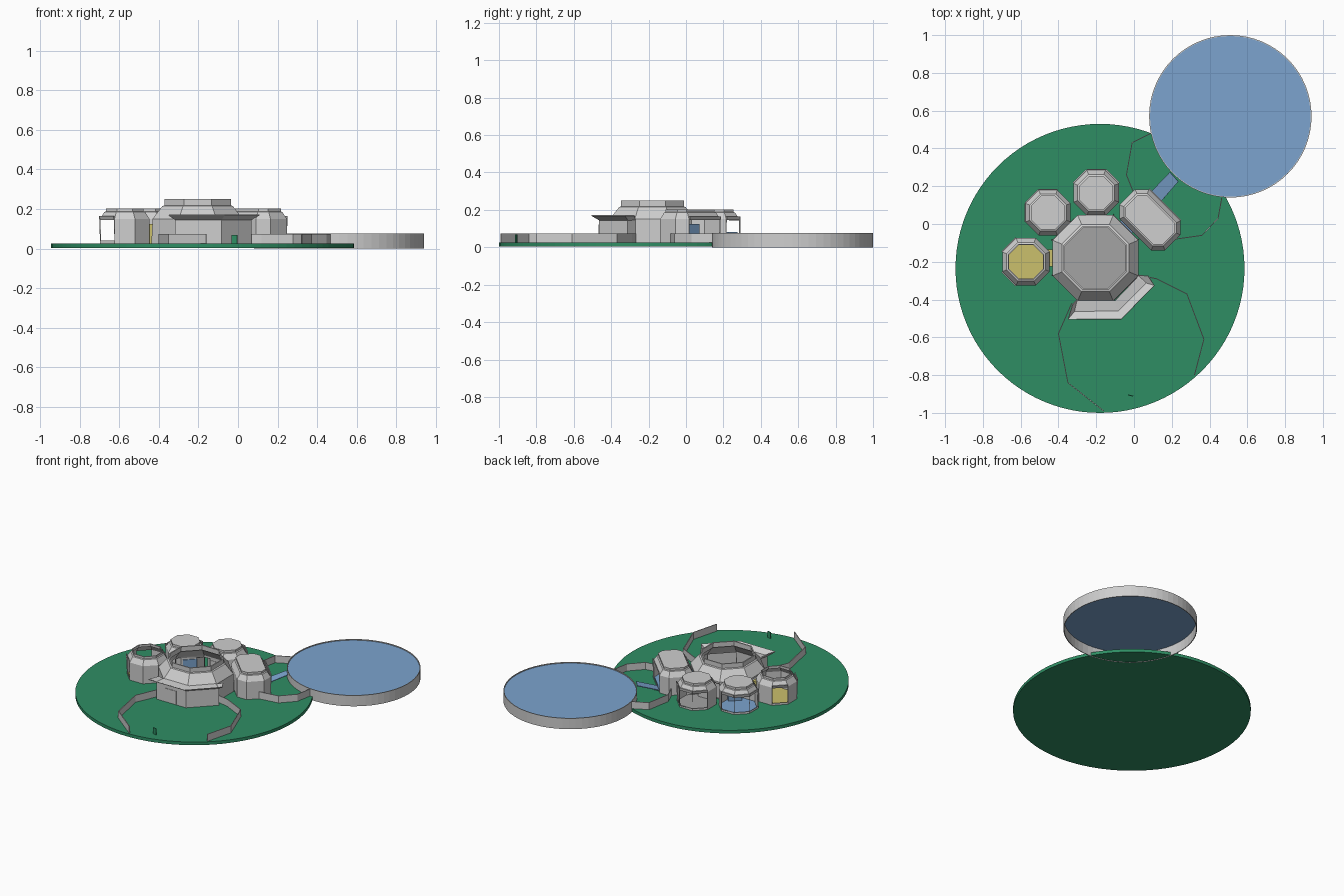
import bpy, bmesh, math
from mathutils import Vector, Matrix

cube = bpy.data.objects.get("Cube")
if cube:
    bpy.data.objects.remove(cube, do_unlink=True)


def material(name, rgb):
    m = bpy.data.materials.new(name)
    m.use_nodes = True
    m.diffuse_color = (*rgb, 1)
    m.node_tree.nodes["Principled BSDF"].inputs["Base Color"].default_value = (*rgb, 1)
    return m


GREY = material("light grey", (0.62, 0.62, 0.62))
FLOOR = material("floor grey", (0.37, 0.37, 0.37))
GREEN = material("grass green", (0.028, 0.27, 0.127))
BLUE = material("water blue", (0.2, 0.37, 0.62))
YELLOW = material("yellow", (0.6, 0.53, 0.15))
GROUND = 0.025


def finish(name, bm, mat, thickness=0, offset=-1):
    mesh = bpy.data.meshes.new(name)
    bm.to_mesh(mesh)
    bm.free()
    mesh.materials.append(mat)
    ob = bpy.data.objects.new(name, mesh)
    bpy.context.collection.objects.link(ob)
    if thickness:
        mod = ob.modifiers.new("thickness", "SOLIDIFY")
        mod.thickness, mod.offset = thickness, offset
    return ob


def loft(bm, rings, top=False, bottom=False):
    """Join closed rings of points; returns the side faces, band by band."""
    loops = [[bm.verts.new(p) for p in ring] for ring in rings]
    n = len(loops[0])
    bands = [[bm.faces.new((a[i], a[(i + 1) % n], b[(i + 1) % n], b[i])) for i in range(n)]
             for a, b in zip(loops, loops[1:])]
    if top:
        bm.faces.new(loops[-1])
    if bottom:
        bm.faces.new(loops[0][::-1])
    return bands


def circle(x, y, r, z, n):
    return [(x + r * math.cos(math.tau * i / n), y + r * math.sin(math.tau * i / n), z)
            for i in range(n)]


def octagon(center, a, b, c, turn, inset, z):
    """Chamfered rectangle; side 0 faces local +x, then counter-clockwise."""
    a, b, c = a - inset, b - inset, c - 0.586 * inset
    pts = [(a, c - b), (a, b - c), (a - c, b), (c - a, b),
           (-a, b - c), (-a, c - b), (c - a, -b), (a - c, -b)]
    rot = Matrix.Rotation(math.radians(turn), 3, "Z")
    return [rot @ Vector((x, y, 0)) + Vector((*center, z)) for x, y in pts]


def building(name, center, a, b, c, profile, turn=0, openings=(), closed=True,
             margin=0.028, lift=0.015, floor=FLOOR):
    bm = bmesh.new()
    rings = [octagon(center, a, b, c, turn, d, z) for d, z in profile]
    walls = loft(bm, rings, top=closed)[0]
    # cut windows and doorways out of the chosen walls
    holes = [walls[i] for i in openings]
    if holes:
        bmesh.ops.inset_individual(bm, faces=holes, thickness=margin)
        for v in {v for f in holes for v in f.verts}:
            v.co.z += lift
        bmesh.ops.delete(bm, geom=holes, context="FACES")
    finish(name, bm, GREY, 0.006)
    bm = bmesh.new()
    loft(bm, [octagon(center, a, b, c, turn, 0.008, z) for z in (GROUND, GROUND + 0.006)],
         top=True)
    finish(name + "_floor", bm, floor)


def box(name, x, y, z, size, mat, turn=0):
    bm = bmesh.new()
    bmesh.ops.create_cube(bm, size=1, matrix=Matrix.Translation((x, y, z))
                          @ Matrix.Rotation(math.radians(turn), 4, "Z")
                          @ Matrix.Diagonal((*size, 1)))
    return finish(name, bm, mat)


def strip(name, low, high, mat=GREY, thickness=0.005):
    """Ribbon between two polylines."""
    bm = bmesh.new()
    lo, hi = ([bm.verts.new(p) for p in line] for line in (low, high))
    for i in range(len(lo) - 1):
        bm.faces.new((lo[i], lo[i + 1], hi[i + 1], hi[i]))
    return finish(name, bm, mat, thickness, 0)


def at(points, z):
    return [(x, y, z) for x, y in points]


# Grass disc
bm = bmesh.new()
loft(bm, [circle(-0.18, -0.235, 0.765, z, 96) for z in (0.003, GROUND)], top=True, bottom=True)
finish("grass_disc", bm, GREEN)

# Pool wall, open below, with a sheet of water near the rim
bm = bmesh.new()
loft(bm, [circle(0.51, 0.57, 0.43, z, 64) for z in (0, 0.077)])
finish("pool_wall", bm, GREY, 0.005)
bm = bmesh.new()
bm.faces.new([bm.verts.new(p) for p in circle(0.51, 0.57, 0.426, 0.071, 64)])
finish("pool_water", bm, BLUE)

# Main hall, open at the top
HALL = Vector((-0.204, -0.18))
building("main_hall", HALL, 0.228, 0.228, 0.1336,
         [(0, GROUND), (0, 0.15), (0.05, 0.215), (0.06, 0.218), (0.06, 0.25), (0.068, 0.25)],
         openings=(1, 2, 3, 4, 7), closed=False, margin=0.04, lift=-0.012)

# Outer pods
POD = [(0, GROUND), (0, 0.15), (0.022, 0.185), (0.03, 0.188), (0.03, 0.203)]
building("north_pod", (-0.2, 0.165), 0.12, 0.12, 0.0703, POD, openings=(1, 2, 3))
building("north_west_pod", (-0.455, 0.06), 0.12, 0.12, 0.0703, POD, openings=(2, 3, 4),
         floor=BLUE)
building("west_pod", (-0.572, -0.2), 0.125, 0.125, 0.0732, POD, openings=(3, 5),
         closed=False, floor=YELLOW)
building("north_east_pod", (0.085, 0.022), 0.17, 0.11, 0.052, POD, turn=-45,
         openings=(2,), floor=BLUE)

# Short passages from the hall to each pod
for name, angle, length, mat in (("north_east", 45, 0.09, BLUE), ("north", 90, 0.05, GREY),
                                 ("north_west", 135, 0.05, BLUE), ("west", 180, 0.04, YELLOW)):
    t = math.radians(angle)
    p = HALL + Vector((math.cos(t), math.sin(t))) * (0.222 + length / 2)
    box(name + "_passage", p.x, p.y, 0.075, (length, 0.09, 0.1), mat, angle)

# Porch wall and its canopy flaring upward and outward
porch = [(-0.3, -0.4), (-0.315, -0.462), (-0.085, -0.462), (0.065, -0.312), (0.02, -0.27)]
rim = [(-0.325, -0.425), (-0.35, -0.505), (-0.068, -0.505), (0.108, -0.325), (0.075, -0.275)]
strip("porch_wall", at(porch, GROUND), at(porch, 0.146))
strip("porch_canopy", at(porch, 0.146), at(rim, 0.17))
inner = [(-0.27, -0.4), (-0.3, -0.405), (-0.1, -0.405), (0.015, -0.285), (0.015, -0.28)]
strip("porch_roof", at(porch, 0.146), at(inner, 0.152))
box("porch_door", -0.205, -0.464, 0.075, (0.09, 0.006, 0.095), GREY)

# Garden walls
garden = {
    "front_right_garden_wall": [(-0.33, -0.42), (-0.4, -0.58), (-0.35, -0.84), (-0.16, -0.99)],
    "front_left_garden_wall": [(0.02, -0.27), (0.12, -0.29), (0.28, -0.37), (0.37, -0.61),
                               (0.32, -0.8)],
    "back_garden_wall": [(0.09, 0.48), (-0.01, 0.43), (-0.04, 0.26), (0, 0.16)],
    "left_garden_wall": [(0.465, 0.14), (0.445, 0.03), (0.36, -0.06), (0.22, -0.08)],
}
for name, line in garden.items():
    strip(name, at(line, 0.01), at(line, 0.075))

# Water ramp from the pod up to the pool
strip("water_ramp", [(0.08, 0.16, 0.03), (0.19, 0.275, 0.08)],
      [(0.135, 0.11, 0.03), (0.235, 0.225, 0.08)], BLUE)

# Small panel on the lawn
box("lawn_panel", -0.018, -0.908, 0.047, (0.028, 0.006, 0.044), GREEN, -12)
